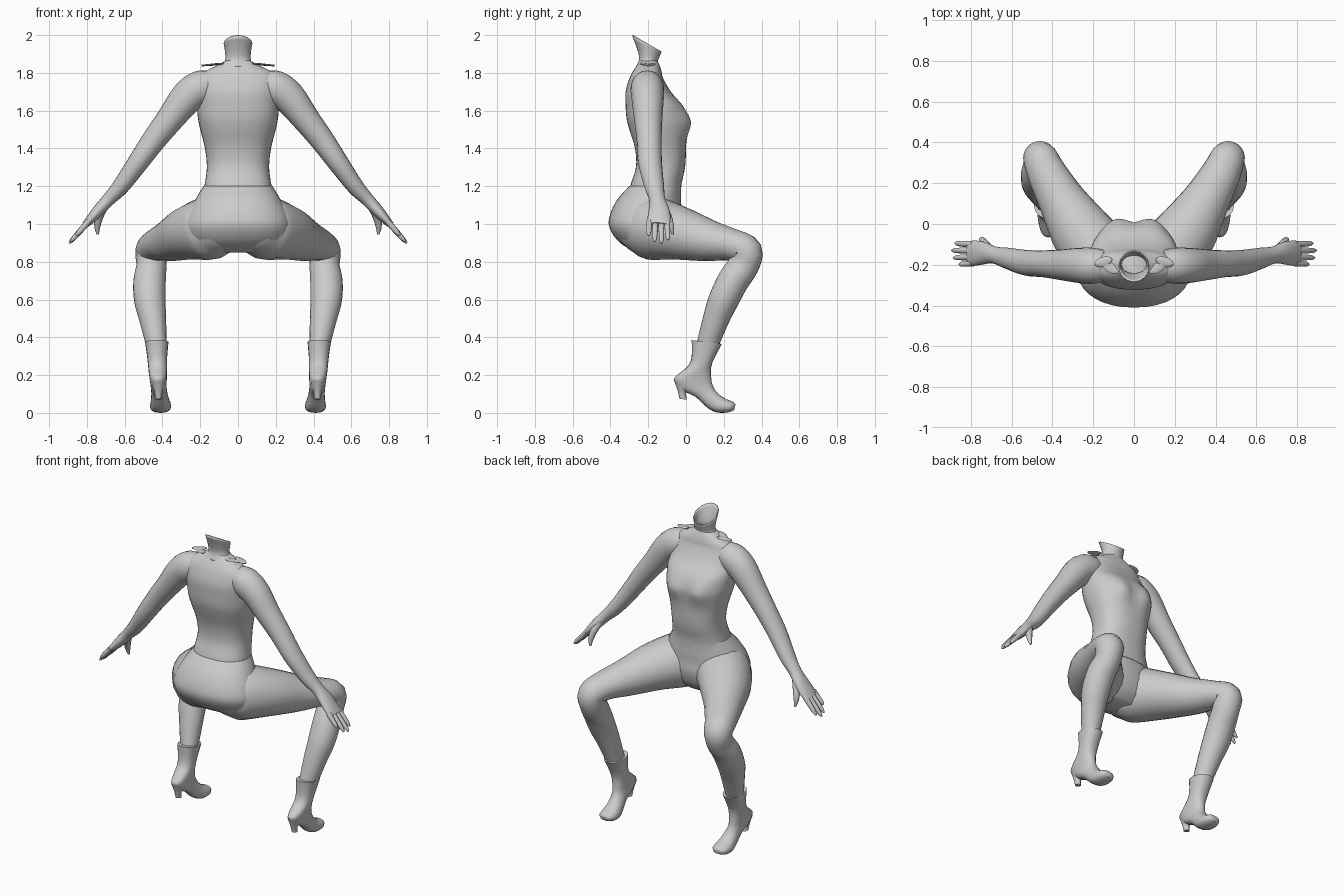
import bpy, bmesh, math
from mathutils import Vector as V


def spline(rows, sub):
    """Catmull-Rom through rows of equal-length tuples."""
    out = []
    for i in range(len(rows) - 1):
        p0, p1, p2 = rows[max(i - 1, 0)], rows[i], rows[i + 1]
        p3 = rows[min(i + 2, len(rows) - 1)]
        for k in range(sub):
            t = k / sub
            out.append([0.5 * (2 * b + (c - a) * t + (2 * a - 5 * b + 4 * c - d) * t * t
                               + (3 * b - a - 3 * c + d) * t ** 3)
                        for a, b, c, d in zip(p0, p1, p2, p3)])
    out.append(list(rows[-1]))
    return out


def add_loft(bm, rings, n=20, power=2.0, cap_start=True, cap_end=True):
    """Skin rings of (centre, u, v) half-axis vectors."""
    def se(x):
        return math.copysign(abs(x) ** (2 / power), x)
    prev = first = None
    for c, u, v in rings:
        cur = [bm.verts.new(c + u * se(math.cos(2 * math.pi * i / n)) + v * se(math.sin(2 * math.pi * i / n)))
               for i in range(n)]
        if prev:
            for i in range(n):
                j = (i + 1) % n
                bm.faces.new((prev[i], prev[j], cur[j], cur[i]))
        first, prev = first or cur, cur
    if cap_start:
        bm.faces.new(first[::-1])
    if cap_end:
        bm.faces.new(prev)


def finish(name, bm, mirror=False, angle=50):
    bmesh.ops.recalc_face_normals(bm, faces=bm.faces)
    me = bpy.data.meshes.new(name)
    bm.to_mesh(me)
    bm.free()
    me.polygons.foreach_set("use_smooth", [True] * len(me.polygons))
    me.set_sharp_from_angle(angle=math.radians(angle))
    ob = bpy.data.objects.new(name, me)
    bpy.context.collection.objects.link(ob)
    if mirror:
        ob.modifiers.new("Mirror", 'MIRROR')
    return ob


def tube(rows, ref, sub=4):
    """Rows (x, y, z, ra, rb): rb lies along ref, ra across it."""
    pts = spline(rows, sub)
    rings = []
    for i, p in enumerate(pts):
        t = (V(pts[min(i + 1, len(pts) - 1)][:3]) - V(pts[max(i - 1, 0)][:3])).normalized()
        a = t.cross(V(ref)).normalized()
        rings.append((V(p[:3]), a * p[3], a.cross(t) * p[4]))
    return rings


def stack(rows, sub=4):
    """Horizontal rings from rows (z, y, rx, ry)."""
    return [(V((0, y, z)), V((rx, 0, 0)), V((0, ry, 0))) for z, y, rx, ry in spline(rows, sub)]


def sagittal(rows, sub=3):
    """Rings from rows (x, half width, back y, back z, front y, front z)."""
    return [(V((x, (by + fy) / 2, (bz + fz) / 2)), V((w, 0, 0)), V((0, (fy - by) / 2, (fz - bz) / 2)))
            for x, w, by, bz, fy, fz in spline(rows, sub)]


# Torso with bust
bm = bmesh.new()
add_loft(bm, stack([
    (1.10, -.165, .20, .14), (1.2, -.16, .178, .135), (1.3, -.135, .165, .13),
    (1.4, -.135, .175, .135), (1.5, -.15, .2, .15), (1.56, -.16, .212, .155),
    (1.63, -.172, .217, .148), (1.7, -.2, .213, .12), (1.77, -.21, .205, .09),
    (1.81, -.205, .17, .075), (1.84, -.2, .11, .06), (1.865, -.2, .066, .048)]), 40, 2.4)
for v in bm.verts:
    if v.co.y > -.14:
        v.co.y += .035 * math.exp(-((abs(v.co.x) - .09) / .075) ** 2 - ((v.co.z - 1.54) / .075) ** 2)
finish("torso", bm)

# Open neck with slanted rim
bm = bmesh.new()
add_loft(bm, sagittal([
    (0, .085, -.26, 1.83, -.145, 1.83), (0, .063, -.243, 1.87, -.155, 1.86),
    (0, .062, -.25, 1.92, -.147, 1.885), (0, .07, -.28, 2.0, -.135, 1.915)]), 24, 2, False, False)
finish("neck", bm).modifiers.new("Thickness", 'SOLIDIFY').thickness = .006

# Pelvis
bm = bmesh.new()
add_loft(bm, stack([
    (1.2, -.163, .183, .138), (1.13, -.195, .225, .168), (1.05, -.215, .265, .187),
    (.98, -.215, .28, .19), (.9, -.2, .25, .15), (.85, -.18, .17, .08)]), 36, 2.2)
finish("pelvis", bm)

# Legs
bm = bmesh.new()
add_loft(bm, tube([
    (.06, -.33, .99, .07, .07), (.09, -.28, .985, .125, .12), (.14, -.19, .98, .168, .165),
    (.25, -.05, .955, .145, .155), (.35, .11, .915, .113, .118), (.425, .245, .89, .085, .097),
    (.458, .32, .855, .084, .086), (.458, .303, .78, .083, .08), (.468, .25, .7, .083, .086),
    (.467, .2, .6, .08, .084), (.452, .16, .5, .07, .072), (.432, .113, .36, .058, .054)],
    (.95, -.3, 0)), 20)
finish("leg", bm, True)

# Heeled boots
bm = bmesh.new()
add_loft(bm, sagittal([
    (.43, .062, .03, .385, .19, .365), (.428, .053, .03, .3, .15, .29),
    (.426, .05, .012, .25, .135, .25), (.424, .048, -.04, .205, .132, .215),
    (.422, .045, -.065, .175, .135, .175), (.42, .042, -.03, .125, .14, .15),
    (.416, .043, .05, .085, .155, .12), (.412, .05, .11, .03, .185, .09),
    (.41, .056, .16, .003, .22, .07), (.41, .05, .22, .002, .25, .058),
    (.41, .03, .255, .015, .262, .045)]), 20, 2.3)
add_loft(bm, sagittal([
    (.421, .036, -.066, .178, .02, .12), (.421, .022, -.045, .12, .0, .105),
    (.421, .016, -.035, .075, .005, .07)]), 12)
finish("boot", bm, True)

# Arms and palms
bm = bmesh.new()
add_loft(bm, tube([
    (.14, -.205, 1.74, .075, .075), (.2, -.205, 1.72, .092, .088), (.27, -.203, 1.67, .088, .086),
    (.36, -.2, 1.555, .073, .075), (.445, -.195, 1.445, .064, .066), (.53, -.19, 1.325, .055, .063),
    (.62, -.168, 1.2, .045, .052), (.685, -.152, 1.13, .035, .042), (.735, -.143, 1.075, .032, .055),
    (.785, -.143, 1.02, .024, .062), (.81, -.145, .995, .017, .055)], (0, 1, 0)), 20)
finish("arm", bm, True)

# Fingers and thumb
bm = bmesh.new()
for y, length, spread in [(-.193, .085, -.008), (-.162, .12, -.004), (-.13, .13, 0), (-.1, .11, .006)]:
    base = V((.79, y, 1.015))
    d = V((.66, spread * 6, -.75))
    rows = []
    for f, r in [(0, .016), (.5, .015), (.9, .012), (1.08, .004)]:
        p = base + d * (length * 1.12 * f)
        rows.append((p.x, p.y, p.z, r, r))
    add_loft(bm, tube(rows, (0, 1, 0), 2), 10)
add_loft(bm, tube([
    (.71, -.125, 1.09, .022, .025), (.735, -.095, 1.035, .021, .022),
    (.745, -.078, .985, .016, .015), (.742, -.07, .945, .006, .006)], (0, 1, 0), 3), 10)
finish("fingers", bm, True)

# Petal trims on the shoulders
bm = bmesh.new()
for x, y, z, ang in [(.115, -.215, 1.845, .5), (.15, -.185, 1.843, -.3)]:
    d, s = V((math.cos(ang), math.sin(ang), -.1)), V((-math.sin(ang), math.cos(ang), 0))
    add_loft(bm, [(V((x, y, z)) + d * (.045 * t), s * (.024 * math.sqrt(1.02 - t * t)), V((0, 0, .005)))
                  for t in (-1, -.7, -.3, .1, .5, .8, 1)], 8)
finish("shoulder_petal", bm, True)
